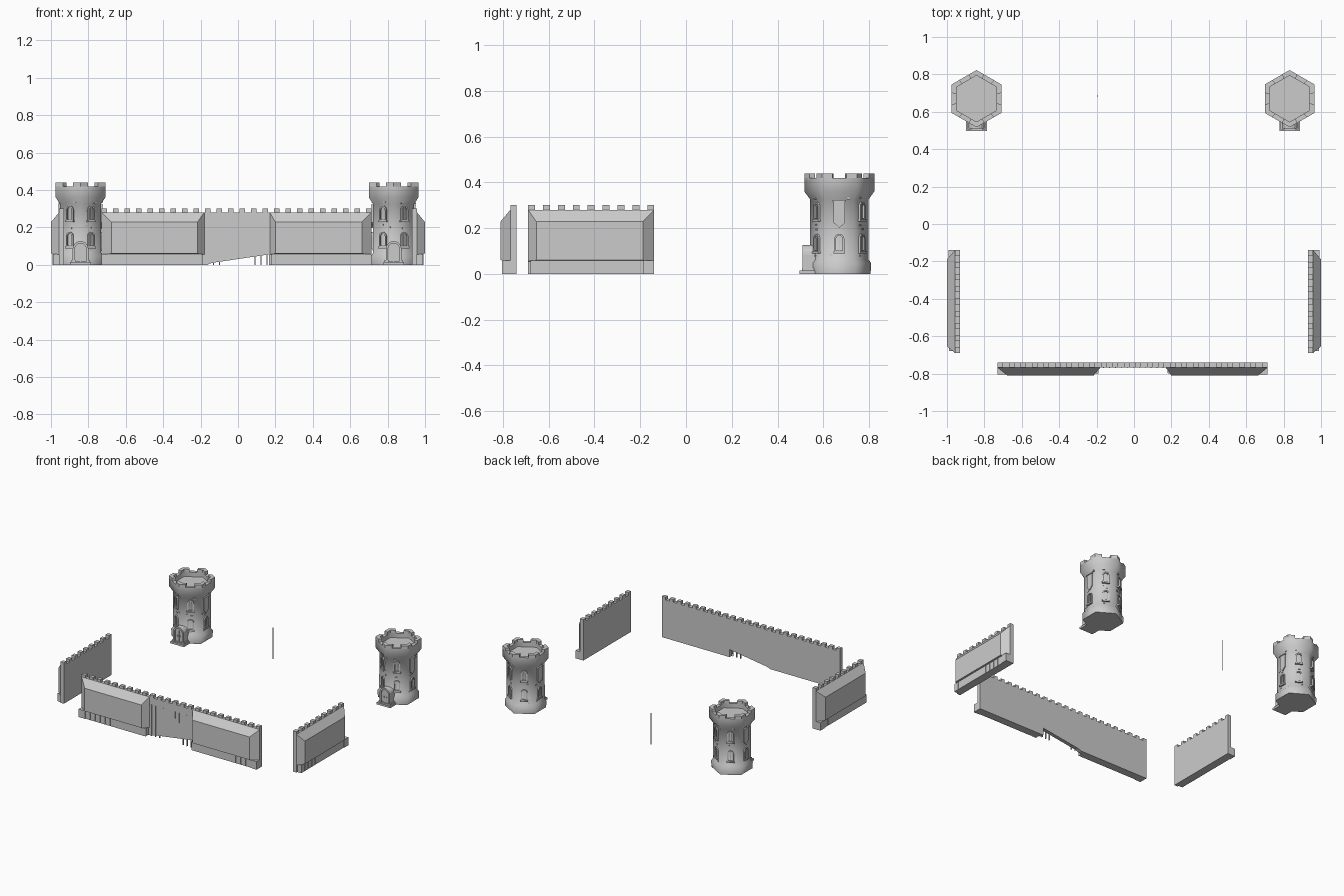
import bpy, bmesh, math, random
from mathutils import Matrix, Vector

if "Cube" in bpy.data.objects:
    bpy.data.objects.remove(bpy.data.objects["Cube"])

random.seed(4)


def skin(name, loops, M, cap=True, smooth=None):
    """Bridge successive loops; cap the ends or close the chain into a ring."""
    bm = bmesh.new()
    rows = [[bm.verts.new(M @ Vector(p)) for p in lp] for lp in loops]
    n = len(rows[0])
    pairs = list(zip(rows, rows[1:])) + ([] if cap else [(rows[-1], rows[0])])
    for a, b in pairs:
        for i in range(n):
            j = (i + 1) % n
            bm.faces.new((a[i], a[j], b[j], b[i]))
    if cap:
        bm.faces.new(rows[0])
        bm.faces.new(rows[-1])
    bmesh.ops.recalc_face_normals(bm, faces=bm.faces)
    me = bpy.data.meshes.new(name)
    bm.to_mesh(me)
    bm.free()
    if smooth:
        me.polygons.foreach_set("use_smooth", [True] * len(me.polygons))
        me.set_sharp_from_angle(angle=math.radians(smooth))
    ob = bpy.data.objects.new(name, me)
    bpy.context.collection.objects.link(ob)
    return ob


def at(pts, h):
    return [(a, b, h) for a, b in pts]


def prism(name, pts, h0, h1, M):
    return skin(name, [at(pts, h0), at(pts, h1)], M)


def rect(a0, a1, b0, b1):
    return [(a0, b0), (a1, b0), (a1, b1), (a0, b1)]


def arch(w, h, z, u=0):
    """Round-topped outline of width w and height h standing on z."""
    r = w / 2
    return [(u - r, z), (u + r, z)] + [
        (u + r * math.cos(math.pi * i / 10), z + h - r + r * math.sin(math.pi * i / 10))
        for i in range(11)]


def frame(origin, deg):
    """Local axes: along the surface, up, outward."""
    c, s = math.cos(math.radians(deg)), math.sin(math.radians(deg))
    o = origin
    return Matrix(((-s, 0, c, o[0]), (c, 0, s, o[1]), (0, 1, 0, o[2]), (0, 0, 0, 1)))


def arch_frame(name, w, h, z, t, h0, h1, M):
    o, i = arch(w, h, z), arch(w - 2 * t, h - 2 * t, z + t)
    skin(name, [at(o, h0), at(o, h1), at(i, h1), at(i, h0)], M, cap=False)


# ---- towers
def hexa(r, z):
    return [(r * math.cos(math.radians(30 + 60 * i)), r * math.sin(math.radians(30 + 60 * i)), z)
            for i in range(6)]


PROFILE = [(.137, 0), (.139, .048), (.128, .062), (.127, .325), (.153, .36),
           (.153, .418), (.124, .418), (.124, .385)]


def tower(cx, cy):
    T = Matrix.Translation((cx, cy, 0))
    skin("tower_body", [hexa(r, z) for r, z in PROFILE], T, smooth=62)
    # corner merlons
    O, I = hexa(.153, 0), hexa(.124, 0)
    for k in range(6):
        def along(L, d):
            return Vector(L[k]).lerp(Vector(L[(k + d) % 6]), .3).xy
        pts = [along(O, -1), Vector(O[k]).xy, along(O, 1),
               along(I, 1), Vector(I[k]).xy, along(I, -1)]
        prism("tower_merlon", pts, .41, .439, T)
    for k in range(6):
        F = frame((cx, cy, 0), 60 * k)
        rows = [.095, .235] if k % 3 else [.095]
        # windows with sill and mullion
        for z in rows:
            arch_frame("window_frame", .044, .08, z, .008, .105, .119, F)
            prism("window_mullion", rect(-.002, .002, z + .006, z + .074), .105, .113, F)
            prism("window_sill", rect(-.026, .026, z - .007, z + .003), .105, .123, F)
        # hanging banner on the side faces
        if k % 3 == 0:
            prism("banner", [(-.026, .225), (0, .2), (.026, .225), (.026, .318), (-.026, .318)],
                  .105, .117, F)
            prism("banner_rod", rect(-.03, .03, .316, .322), .105, .121, F)
        # scattered raised stones
        for z in (.082, .198, .21, .333):
            u = random.uniform(-.04, .04)
            z += random.uniform(-.005, .005)
            prism("loose_stone", rect(u - .007, u + .007, z - .004, z + .004), .1,
                  .114 if z < .32 else .119, F)
    # door porch on the front corner
    F = frame((cx, cy, 0), -90)
    prism("door_porch", arch(.066, .104, .012), .08, .15, F)
    arch_frame("door_frame", .084, .122, .005, .012, .09, .16, F)
    prism("door_middle_strip", rect(-.002, .002, .015, .1), .145, .154, F)
    for s in (-1, 1):
        prism("door_handle", rect(s * .01 - .003, s * .01 + .003, .055, .062), .145, .156, F)
        prism("door_pillar_foot", rect(s * .038 - .01, s * .038 + .01, .005, .025), .1, .164, F)
    prism("door_step", rect(-.055, .055, 0, .014), .09, .174, F)


for x in (-.842, .832):
    tower(x, .67)


# ---- walls
def merlons(u0, u1, M):
    n = round((u1 - u0 - .03) / .0625)
    step = (u1 - u0 - .03) / n
    for i in range(n + 1):
        u = u0 + i * step
        prism("wall_merlon", rect(u, u + .03, .275, .3), 0, .027, M)


def panel(u0, u1, in0, in1, M, blocks):
    # sloped upper panel
    skin("wall_panel", [at(rect(u0, u1, .055, .28), .02), at(rect(u0, u1, .055, .28), .027),
                        at(rect(u0 + in0, u1 - in1, .06, .228), .07)], M)
    # stone base course with joints
    prism("wall_base", rect(u0 + .01, u1 - .01, 0, .058), .02, .056, M)
    n = round((u1 - u0 - .02) / .04)
    w = (u1 - u0 - .02) / n
    for i in range(n):
        a = u0 + .01 + i * w
        prism("base_stone", rect(a + .001, a + w - .001, 0, .057), .03, .059, M)
    for s in blocks:
        a, b = (u0, u0 + .05) if s < 0 else (u1 - .05, u1)
        prism("base_end_block", rect(a, b, 0, .058), .02, .063, M)


# front wall with broken gateway in the middle
W = frame((0, -.741, 0), -90)
prism("front_wall", [(-.73, 0), (-.165, 0), (-.14, .01), (.165, .055), (.165, 0), (.714, 0),
                     (.714, .28), (-.73, .28)], 0, .027, W)
merlons(-.73, .714, W)
panel(-.73, -.18, .054, .037, W, (-1,))
panel(.17, .714, .03, .052, W, (1,))

# gate bars forming an arch
for k in range(11):
    u = -.163 + k * .0318
    low = (0, 0, 0, .155, .178, .19, .178, .155, 0, 0, 0)[k]
    prism("gate_bar", rect(u - .002, u + .002, low, .228), .02, .0295, W)

# side walls
for name, x, deg, u0, u1, s in (("right", .93, 0, -.69, -.139, 1), ("left", -.93, 180, .139, .69, -1)):
    M = frame((x, 0, 0), deg)
    prism(name + "_wall", rect(u0, u1, 0, .28), 0, .027, M)
    merlons(u0, u1, M)
    a, b = (.036, .05) if s > 0 else (.05, .036)
    panel(u0, u1, a, b, M, (s,))

# thin post in the rear opening
prism("rear_post", rect(-.197, -.193, 0, .23), 0, .004, frame((0, .687, 0), -90))
